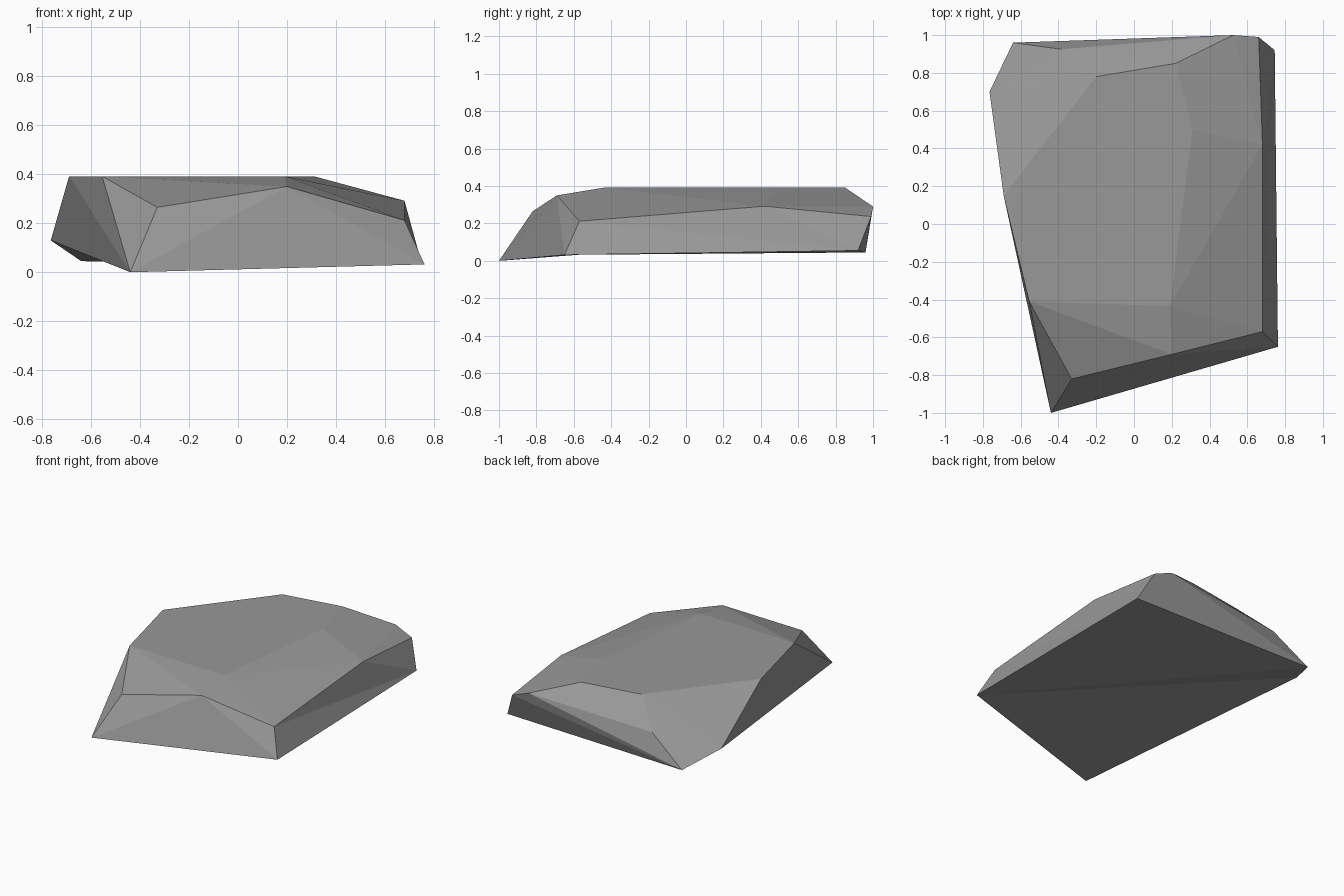
import bpy
import bmesh

if "Cube" in bpy.data.objects:
    bpy.data.objects.remove(bpy.data.objects["Cube"])

# Corner rings of the faceted rock, from the ground up
base = [(-.44, -1, 0), (.762, -.65, .032), (.745, .92, .055), (-.64, .96, .045)]
shoulder = [(-.33, -.82, .265), (.2, -.69, .35), (.68, -.57, .212),
            (.68, .42, .292), (.66, .99, .237), (.525, 1, .29),
            (-.385, .925, .23), (-.765, .70, .13)]
crown = [(-.555, -.41), (.19, -.435), (.31, .50), (.22, .85), (-.2, .78), (-.69, .15)]
corners = base + shoulder + [(x, y, .392) for x, y in crown]

# Wrap the corners in a flat-faced convex shell
bm = bmesh.new()
verts = [bm.verts.new(co) for co in corners]
bmesh.ops.convex_hull(bm, input=verts)


# Turn a few diagonals inwards: underside, right side
def turn(a, b):
    edge = bm.edges.get((verts[a], verts[b]))
    if edge:
        bmesh.ops.rotate_edges(bm, edges=[edge], use_ccw=False)


for a, b in [(0, 2), (0, 3), (1, 8), (1, 7)]:
    turn(a, b)

bmesh.ops.recalc_face_normals(bm, faces=bm.faces[:])
mesh = bpy.data.meshes.new("rock")
bm.to_mesh(mesh)
bm.free()

# Single stone colour
stone = bpy.data.materials.new("grey stone")
stone.diffuse_color = (.315, .315, .315, 1)
stone.use_nodes = True
stone.node_tree.nodes["Principled BSDF"].inputs["Base Color"].default_value = stone.diffuse_color
mesh.materials.append(stone)
rock = bpy.data.objects.new("rock", mesh)
bpy.context.collection.objects.link(rock)
